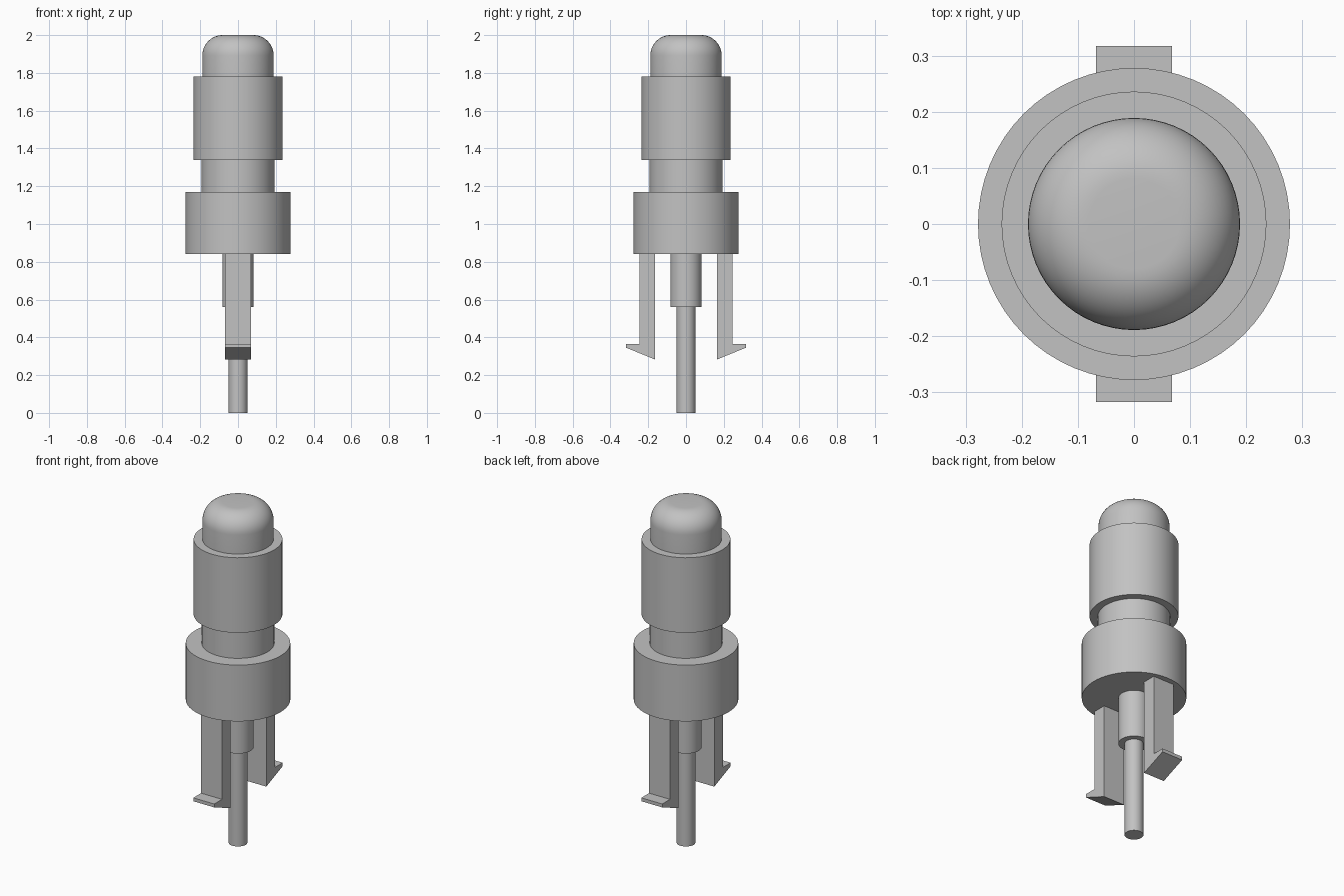
import bpy, bmesh, math

cube = bpy.data.objects.get("Cube")
if cube:
    bpy.data.objects.remove(cube, do_unlink=True)

grey = bpy.data.materials.new("light_grey")
grey.use_nodes = True
colour = (0.54, 0.54, 0.54, 1)
grey.diffuse_color = colour
grey.node_tree.nodes["Principled BSDF"].inputs["Base Color"].default_value = colour


def finish(name, bm, smooth):
    """Turn a bmesh into a coloured object."""
    bmesh.ops.recalc_face_normals(bm, faces=bm.faces)
    mesh = bpy.data.meshes.new(name)
    bm.to_mesh(mesh)
    bm.free()
    mesh.materials.append(grey)
    obj = bpy.data.objects.new(name, mesh)
    bpy.context.collection.objects.link(obj)
    if smooth:
        bpy.ops.object.select_all(action="DESELECT")
        obj.select_set(True)
        bpy.context.view_layer.objects.active = obj
        bpy.ops.object.shade_smooth_by_angle(angle=math.radians(35))
    return obj


def turned(name, profile, sides=64):
    """Closed solid of revolution from (radius, height) points, capped at both ends."""
    bm = bmesh.new()
    rings = []
    for r, z in profile:
        rings.append([bm.verts.new((r * math.cos(a), r * math.sin(a), z))
                      for a in (2 * math.pi * i / sides for i in range(sides))])
    for low, high in zip(rings, rings[1:]):
        for i in range(sides):
            j = (i + 1) % sides
            bm.faces.new((low[i], low[j], high[j], high[i]))
    bm.faces.new(rings[0])
    bm.faces.new(rings[-1])
    return finish(name, bm, True)


def clip(name, side):
    """Flat spring leg with an outward barb, extruded across x."""
    outline = [(0.165, 0.84), (0.165, 0.283), (0.317, 0.345),
               (0.317, 0.365), (0.245, 0.365), (0.245, 0.84)]
    bm = bmesh.new()
    face = bm.faces.new([bm.verts.new((-0.068, side * y, z)) for y, z in outline])
    extruded = bmesh.ops.extrude_face_region(bm, geom=[face])["geom"]
    moved = [v for v in extruded if isinstance(v, bmesh.types.BMVert)]
    bmesh.ops.translate(bm, verts=moved, vec=(0.136, 0, 0))
    return finish(name, bm, False)


# Plain cylinders: name, radius, bottom, top
for name, radius, bottom, top in [
        ("contact_pin", 0.05, 0, 0.56),
        ("pin_holder", 0.083, 0.56, 0.84),
        ("base_collar", 0.278, 0.84, 1.17),
        ("neck", 0.193, 1.17, 1.34),
        ("upper_sleeve", 0.236, 1.34, 1.78)]:
    turned(name, [(radius, bottom), (radius, top)])

# Cap with a rounded upper rim
fillet, steps = 0.108, 12
rim = [(0.189 - fillet + fillet * math.cos(a), 2 - fillet + fillet * math.sin(a))
       for a in (math.pi / 2 * i / steps for i in range(steps + 1))]
turned("rounded_cap", [(0.189, 1.78)] + rim)

# Mirrored pair of spring clips
clip("front_clip", -1)
clip("back_clip", 1)
